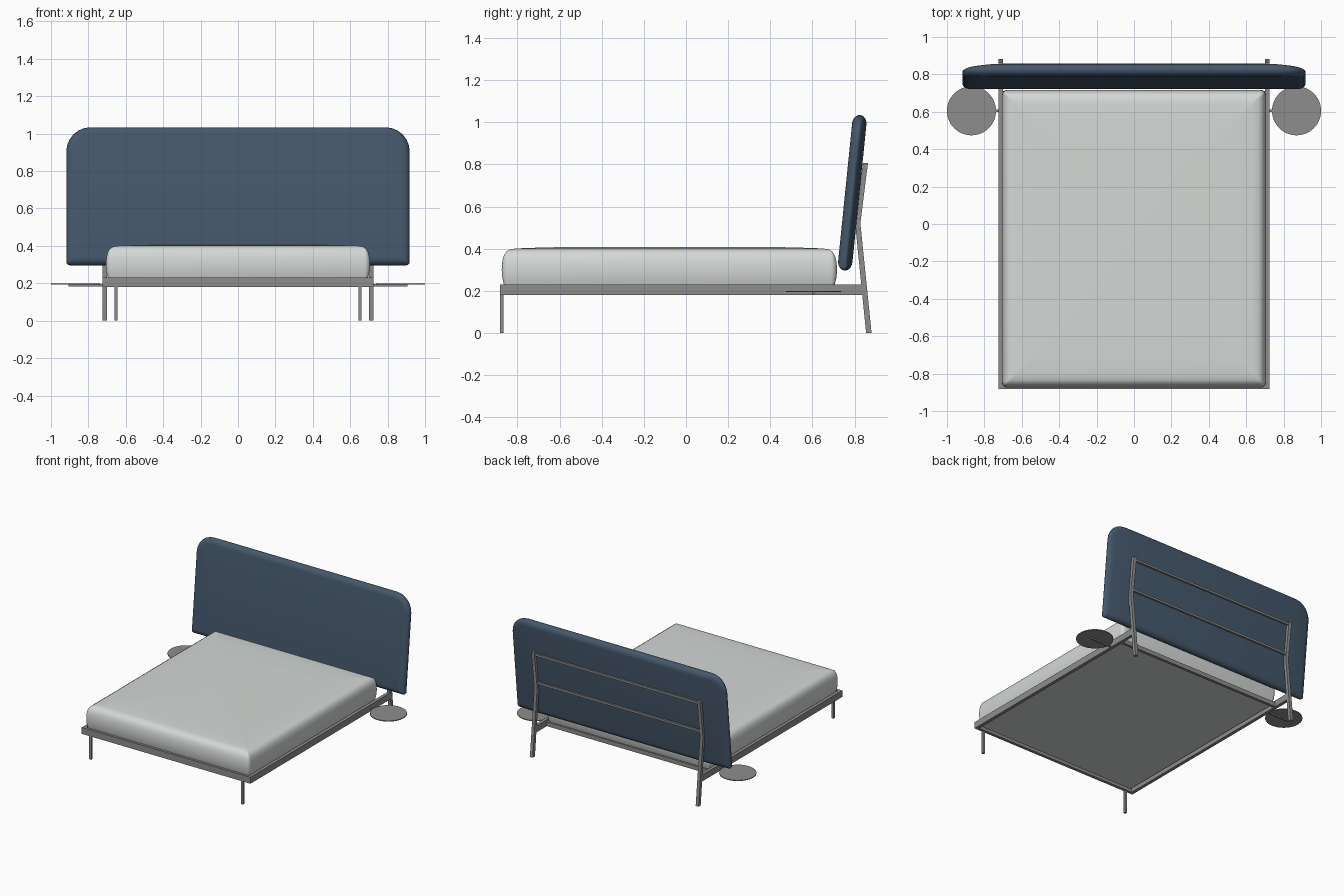
import bpy, bmesh, math
from mathutils import Matrix

if "Cube" in bpy.data.objects:
    bpy.data.objects.remove(bpy.data.objects["Cube"])


def material(name, rgb):
    m = bpy.data.materials.new(name)
    m.diffuse_color = (*rgb, 1)
    m.use_nodes = True
    m.node_tree.nodes["Principled BSDF"].inputs["Base Color"].default_value = m.diffuse_color
    return m


NAVY = material("navy fabric", (0.060, 0.097, 0.148))
GREY = material("grey metal", (0.27, 0.27, 0.27))
WHITE = material("off white fabric", (0.66, 0.69, 0.67))


def finish(name, bm, mat):
    bmesh.ops.recalc_face_normals(bm, faces=bm.faces)
    me = bpy.data.meshes.new(name)
    bm.to_mesh(me)
    bm.free()
    me.materials.append(mat)
    ob = bpy.data.objects.new(name, me)
    bpy.context.collection.objects.link(ob)
    return ob


def box(name, x0, x1, y0, y1, z0, z1, mat=GREY):
    bm = bmesh.new()
    bmesh.ops.create_cube(bm, size=1, matrix=Matrix.Translation(
        ((x0 + x1) / 2, (y0 + y1) / 2, (z0 + z1) / 2))
        @ Matrix.Diagonal((x1 - x0, y1 - y0, z1 - z0, 1)))
    return finish(name, bm, mat)


def outline(x0, x1, y0, y1, r_low, r_high, d, n=6):
    """Rounded rectangle, inset by d."""
    x0, x1, y0, y1 = x0 + d, x1 - d, y0 + d, y1 - d
    pts = []
    for cx, cy, sx, sy, r, a0 in ((x1, y0, -1, 1, r_low, 270), (x1, y1, -1, -1, r_high, 0),
                                  (x0, y1, 1, -1, r_high, 90), (x0, y0, 1, 1, r_low, 180)):
        r = max(r - d, 0.008)
        for i in range(n + 1):
            a = math.radians(a0 + 90 * i / n)
            pts.append((cx + sx * r + r * math.cos(a), cy + sy * r + r * math.sin(a)))
    return pts


def pillow(rect, r_low, r_high, layers):
    """Stack of inset outlines: layers are (inset, height)."""
    bm = bmesh.new()
    rings = [[bm.verts.new((x, y, h)) for x, y in outline(*rect, r_low, r_high, d)]
             for d, h in layers]
    for a, b in zip(rings, rings[1:]):
        for i in range(len(a)):
            j = (i + 1) % len(a)
            bm.faces.new((a[i], a[j], b[j], b[i]))
    bm.faces.new(rings[0][::-1])
    bm.faces.new(rings[-1])
    return bm


# mattress: soft top edge, slight crown
finish("mattress", pillow((-0.706, 0.706, -0.875, 0.717), 0.03, 0.03, [
    (0.02, 0.2), (0.01, 0.232), (0.002, 0.265), (0, 0.30), (0.002, 0.335), (0.009, 0.365),
    (0.022, 0.386), (0.04, 0.397), (0.07, 0.401), (0.15, 0.404), (0.3, 0.408)]), WHITE)

# headboard: padded panel with thinner wings at the back, leaning backwards
arc = [math.radians(-90 + 15 * i) for i in range(13)]
bm = pillow((-0.918, 0.918, 0, 0.742), 0.02, 0.13,
            [(0.042 * (1 - math.cos(a)), 0.034 * math.sin(a)) for a in arc])
for x in (-0.74, 0.74):
    bmesh.ops.bisect_plane(bm, geom=bm.verts[:] + bm.edges[:] + bm.faces[:],
                           plane_co=(x, 0, 0), plane_no=(1, 0, 0))
for v in bm.verts:
    if v.co.z > 0.001 and abs(v.co.x) > 0.74:
        v.co.z *= 1 - 0.5 * (abs(v.co.x) - 0.74) / 0.18
# local height becomes backward depth, local y becomes up
bm.transform(Matrix.Translation((0, 0.752, 0.296)) @ Matrix.Rotation(math.radians(-5.8), 4, 'X')
             @ Matrix(((1, 0, 0, 0), (0, 0, 1, 0), (0, 1, 0, 0), (0, 0, 0, 1))))
finish("headboard", bm, NAVY)

# frame rails
box("front_rail", -0.725, 0.725, -0.883, -0.86, 0.18, 0.23)
box("rear_crossbar", -0.702, 0.702, 0.69, 0.712, 0.182, 0.215)
for z, y in ((0.79, 0.849), (0.56, 0.822)):
    box("headboard_bar", -0.705, 0.705, y - 0.006, y + 0.008, z - 0.008, z + 0.008)

for s, side in ((-1, "left"), (1, "right")):
    xa, xb = sorted((s * 0.70, s * 0.725))
    box(side + "_rail", xa, xb, -0.883, 0.842, 0.18, 0.23)
    fx = s * 0.652
    box(side + "_front_leg", fx - 0.009, fx + 0.009, -0.883, -0.867, 0, 0.185)

    # bent rear leg from a side profile
    prof = [(0.855, 0), (0.881, 0), (0.828, 0.52), (0.864, 0.807), (0.840, 0.807), (0.803, 0.52)]
    bm = bmesh.new()
    f = bm.faces.new([bm.verts.new((xa, y, z)) for y, z in prof])
    ext = bmesh.ops.extrude_face_region(bm, geom=[f])
    bmesh.ops.translate(bm, vec=(xb - xa, 0, 0),
                        verts=[g for g in ext["geom"] if isinstance(g, bmesh.types.BMVert)])
    finish(side + "_rear_leg", bm, GREY)

    # round side table on a short arm
    bm = bmesh.new()
    bmesh.ops.create_cone(bm, cap_ends=True, segments=48, radius1=0.131, radius2=0.131,
                          depth=0.006, matrix=Matrix.Translation((s * 0.869, 0.605, 0.197)))
    finish(side + "_table_top", bm, GREY)
    a, b = sorted((s * 0.72, s * 0.905))
    box(side + "_table_arm", a, b, 0.599, 0.611, 0.184, 0.195)

bpy.ops.object.select_all(action='SELECT')
bpy.context.view_layer.objects.active = bpy.data.objects["mattress"]
bpy.ops.object.shade_smooth_by_angle(angle=math.radians(35))
